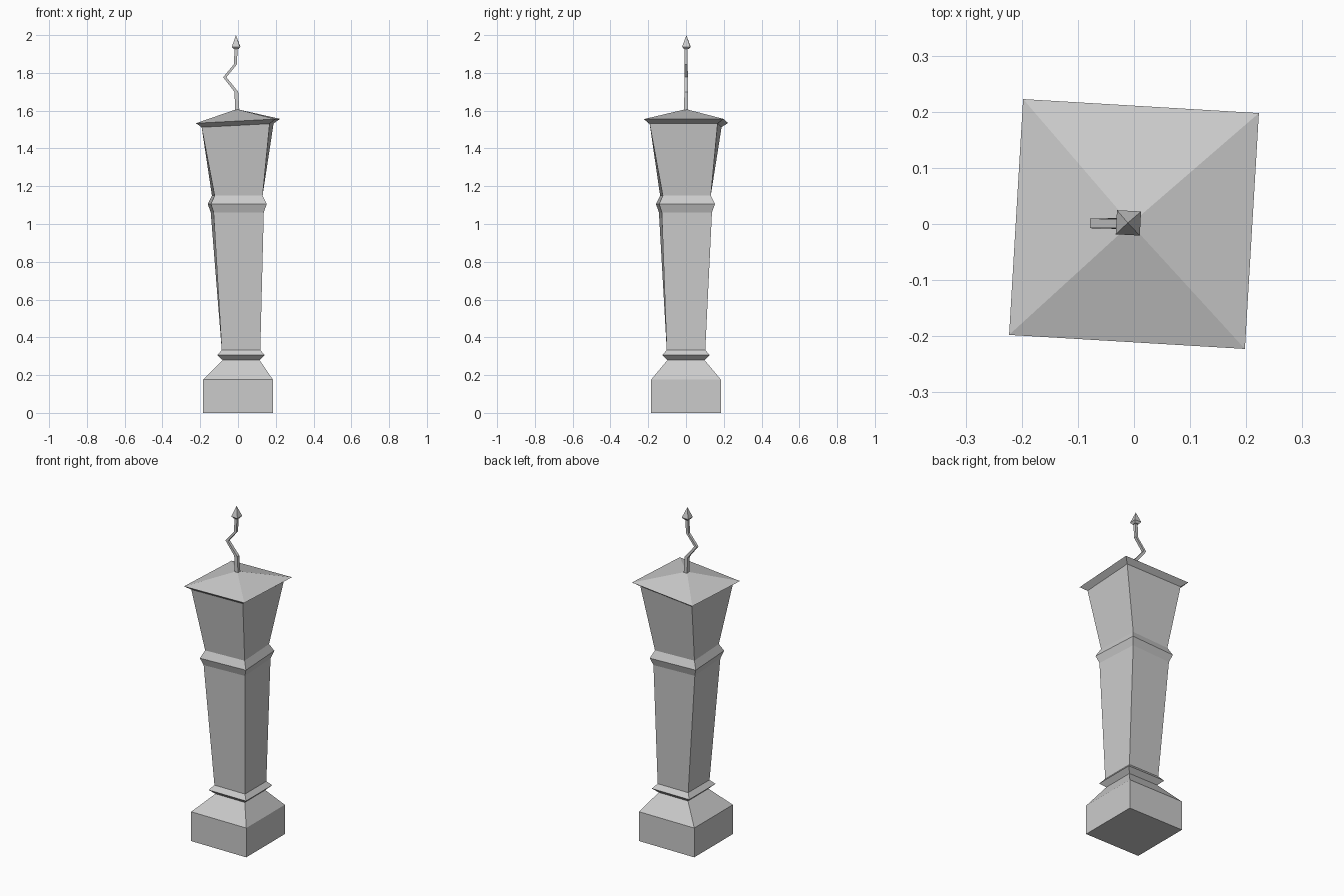
import bpy, math

if "Cube" in bpy.data.objects:
    bpy.data.objects.remove(bpy.data.objects["Cube"])


def loft(name, rows, bottom=False, top=False):
    """Square sections: (z, half width, centre x, centre y, twist deg, slope in x). Half 0 = point."""
    verts, faces, rings = [], [], []
    for z, h, cx, cy, twist, slope in rows:
        start = len(verts)
        if h == 0:
            verts.append((cx, cy, z))
            rings.append([start] * 4)
            continue
        for i in range(4):
            a = math.radians(225 + 90 * i + twist)
            dx, dy = h * math.sqrt(2) * math.cos(a), h * math.sqrt(2) * math.sin(a)
            verts.append((cx + dx, cy + dy, z + slope * dx))
        rings.append([start + i for i in range(4)])
    for lo, hi in zip(rings, rings[1:]):
        for i in range(4):
            j = (i + 1) % 4
            f = [lo[i], lo[j], hi[j], hi[i]]
            faces.append(list(dict.fromkeys(f)))
    if bottom:
        faces.append(rings[0][::-1])
    if top:
        faces.append(rings[-1])
    mesh = bpy.data.meshes.new(name)
    mesh.from_pydata(verts, [], faces)
    mesh.update()
    ob = bpy.data.objects.new(name, mesh)
    bpy.context.collection.objects.link(ob)
    return ob


# Shared sections where neighbouring parts meet
neck = (0.28, 0.098, 0.016, 0, 0, 0)
shaft_low = (0.333, 0.102, 0.016, 0, 0, 0)
shaft_high = (1.062, 0.133, -0.004, -0.003, 3.3, 0)
head_low = (1.15, 0.127, -0.004, -0.003, 3.3, 0)
head_high = (1.522, 0.18, -0.002, -0.002, -3.4, 0.052)

# Plinth with sloped shoulder
loft("plinth", [(0, 0.184, 0, 0, 0, 0), (0.177, 0.184, 0, 0, 0, 0), neck], bottom=True)
# Lower collar
loft("lower_collar", [neck, (0.306, 0.125, 0.016, 0, 0, 0), shaft_low])
# Flaring, slightly twisted shaft
loft("shaft", [shaft_low, shaft_high])
# Upper collar
loft("upper_collar", [shaft_high, (1.106, 0.148, -0.004, -0.003, 3.3, 0), head_low])
# Head twisting back the other way
loft("head", [head_low, head_high])
# Crooked pyramid cap
loft("cap", [head_high, (1.545, 0.2105, 0, 0, -3.4, 0.052), (1.608, 0, -0.006, 0, 0, 0)])

# Zigzag rod
path = [(-0.003, 1.59, 0.011), (-0.009, 1.70, 0.010), (-0.07, 1.777, 0.0085),
        (-0.014, 1.845, 0.008), (-0.01, 1.93, 0.008)]
loft("zigzag_rod", [(z, h, x, 0.001, 0, 0) for x, z, h in path])
# Arrow tip
loft("rod_tip", [(1.926, 0.012, -0.01, 0.002, -3, 0), (1.938, 0.0215, -0.01, 0.002, -3, 0),
                 (2.0, 0, -0.011, 0.002, 0, 0)], bottom=True)
